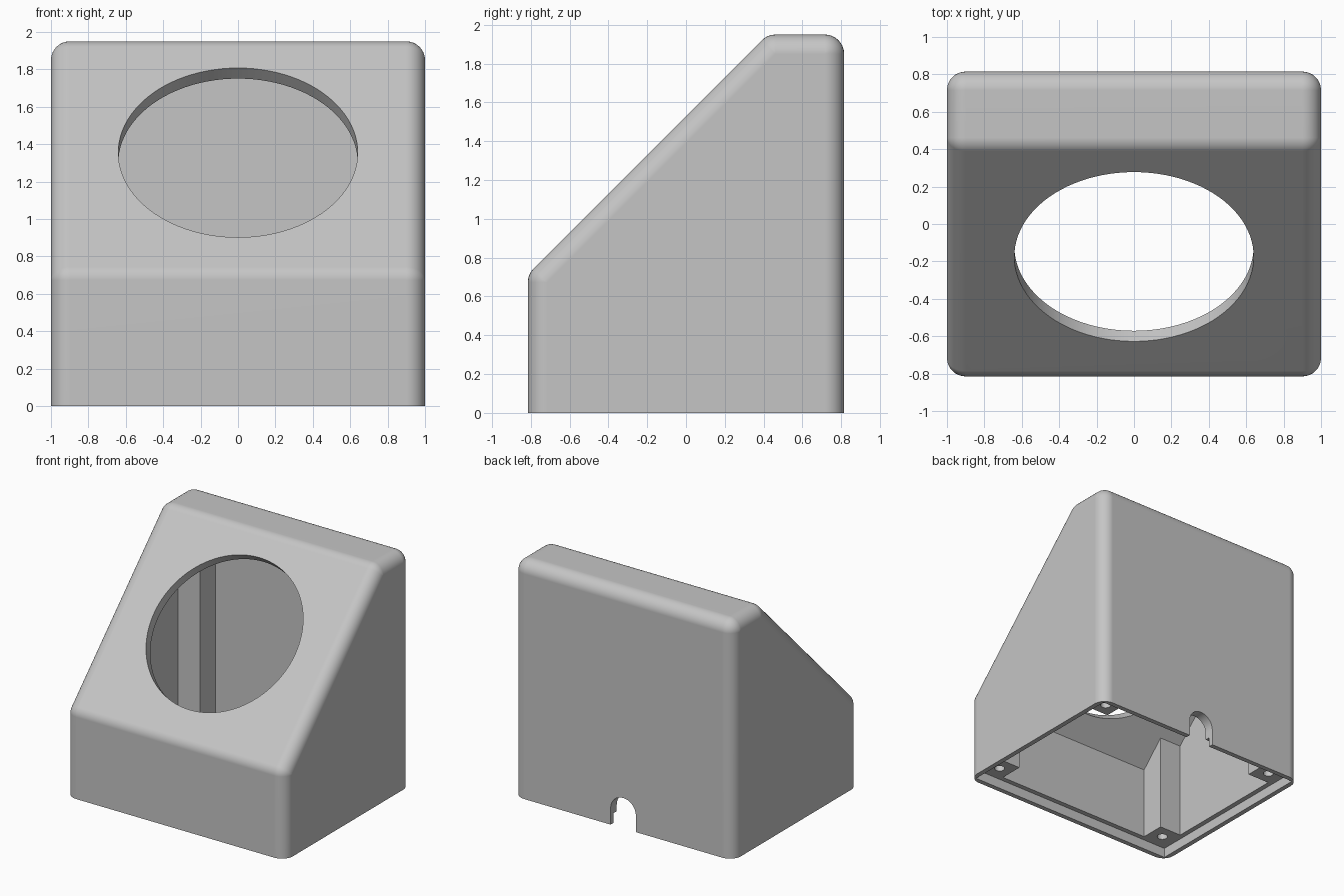
import bpy, bmesh, math
from mathutils import Matrix, Vector

if "Cube" in bpy.data.objects:
    bpy.data.objects.remove(bpy.data.objects["Cube"], do_unlink=True)

# Main dimensions
HALF_X, HALF_Y, HEIGHT = 1.0, 0.815, 1.95
SLOPE = 1.53            # the sloped face follows z = y + SLOPE
ROUND, WALL, RIM, LEDGE = 0.1, 0.08, 0.04, 0.08
POST = 0.2
BELOW = -0.4            # cutters start below the floor

grey = bpy.data.materials.new("light grey plastic")
grey.use_nodes = True
colour = (0.56, 0.56, 0.56, 1)
grey.diffuse_color = colour
grey.node_tree.nodes["Principled BSDF"].inputs["Base Color"].default_value = colour


def make_object(name, bm):
    bmesh.ops.recalc_face_normals(bm, faces=bm.faces)
    mesh = bpy.data.meshes.new(name)
    bm.to_mesh(mesh)
    bm.free()
    mesh.materials.append(grey)
    obj = bpy.data.objects.new(name, mesh)
    bpy.context.collection.objects.link(obj)
    return obj


def side_profile(inset, end_inset):
    """Wedge outline in (y, z), offset inward from the outer faces."""
    front, back = -HALF_Y + end_inset, HALF_Y - end_inset
    top = HEIGHT - inset
    slope = SLOPE - inset * math.sqrt(2)
    return [(front, BELOW), (back, BELOW), (back, top),
            (top - slope, top), (front, front + slope)]


def prism(name, points, push):
    bm = bmesh.new()
    face = bm.faces.new([bm.verts.new(p) for p in points])
    ext = bmesh.ops.extrude_face_region(bm, geom=[face])["geom"]
    verts = [v for v in ext if isinstance(v, bmesh.types.BMVert)]
    bmesh.ops.translate(bm, verts=verts, vec=push)
    return make_object(name, bm)


def wedge(name, half_x, inset, end_inset):
    points = [(-half_x, y, z) for y, z in side_profile(inset, end_inset)]
    return prism(name, points, (2 * half_x, 0, 0))


def cylinder(name, radius, depth, centre, segments, tilt=0):
    bm = bmesh.new()
    matrix = Matrix.Translation(centre) @ Matrix.Rotation(tilt, 4, 'X')
    bmesh.ops.create_cone(bm, cap_ends=True, segments=segments, radius1=radius,
                          radius2=radius, depth=depth, matrix=matrix)
    return make_object(name, bm)


# Outer body: hull of spheres at the inset corners gives even rounding
bm = bmesh.new()
for y, z in side_profile(ROUND, ROUND):
    for x in (-HALF_X + ROUND, HALF_X - ROUND):
        matrix = Matrix.Translation((x, y, z)) @ Matrix.Rotation(math.pi / 2, 4, 'Y')
        bmesh.ops.create_uvsphere(bm, u_segments=32, v_segments=16,
                                  radius=ROUND, matrix=matrix)
hull = bmesh.ops.convex_hull(bm, input=bm.verts)
inside = {g for g in hull["geom_interior"] + hull["geom_unused"]
          if isinstance(g, bmesh.types.BMVert)}
bmesh.ops.delete(bm, geom=list(inside), context='VERTS')
bmesh.ops.dissolve_limit(bm, angle_limit=math.radians(0.5),
                         verts=bm.verts, edges=bm.edges)
cut = bmesh.ops.bisect_plane(bm, geom=bm.verts[:] + bm.edges[:] + bm.faces[:],
                             plane_co=(0, 0, 0), plane_no=(0, 0, 1), clear_inner=True)
bmesh.ops.holes_fill(bm, edges=[e for e in bm.edges if e.is_boundary], sides=0)
housing = make_object("housing", bm)

# Two crossing cavities leave a full-height post in each corner
cutters = [wedge("cavity_lengthwise", HALF_X - WALL - POST, WALL, WALL),
           wedge("cavity_crosswise", HALF_X - WALL, WALL, WALL + POST)]

# Recess for a base plate
rx, ry = HALF_X - RIM, HALF_Y - RIM
cutters.append(prism("base_recess", [(-rx, -ry, BELOW), (rx, -ry, BELOW),
                                     (rx, ry, BELOW), (-rx, ry, BELOW)],
                     (0, 0, LEDGE - BELOW)))

# Round opening through the sloped face
cutters.append(cylinder("round_opening", 0.64, 0.5, (0, -0.175, SLOPE - 0.175),
                        96, math.pi / 4))

# Arched cable notch in the back wall
r, spring = 0.115, 0.135
arch = [(r * math.cos(a), 0.65, spring + r * math.sin(a))
        for a in (math.pi * i / 16 for i in range(17))]
cutters.append(prism("cable_notch", [(r, 0.65, BELOW)] + arch + [(-r, 0.65, BELOW)],
                     (0, 0.4, 0)))

# Screw holes in the posts
for sx in (-1, 1):
    for sy in (-1, 1):
        cutters.append(cylinder("screw_hole", 0.04, 0.6,
                                (sx * (HALF_X - 0.17), sy * (HALF_Y - 0.17), 0), 24))

bpy.ops.object.select_all(action='DESELECT')
bpy.context.view_layer.objects.active = housing
housing.select_set(True)
for cutter in cutters:
    mod = housing.modifiers.new("cut", 'BOOLEAN')
    mod.operation, mod.solver, mod.object = 'DIFFERENCE', 'EXACT', cutter
    bpy.ops.object.modifier_apply(modifier=mod.name)
    bpy.data.objects.remove(cutter, do_unlink=True)

# Soft rounding with crisp cut edges and flat large faces
bpy.ops.object.shade_smooth_by_angle(angle=math.radians(30))
weighted = housing.modifiers.new("flat_faces", 'WEIGHTED_NORMAL')
weighted.keep_sharp = True
